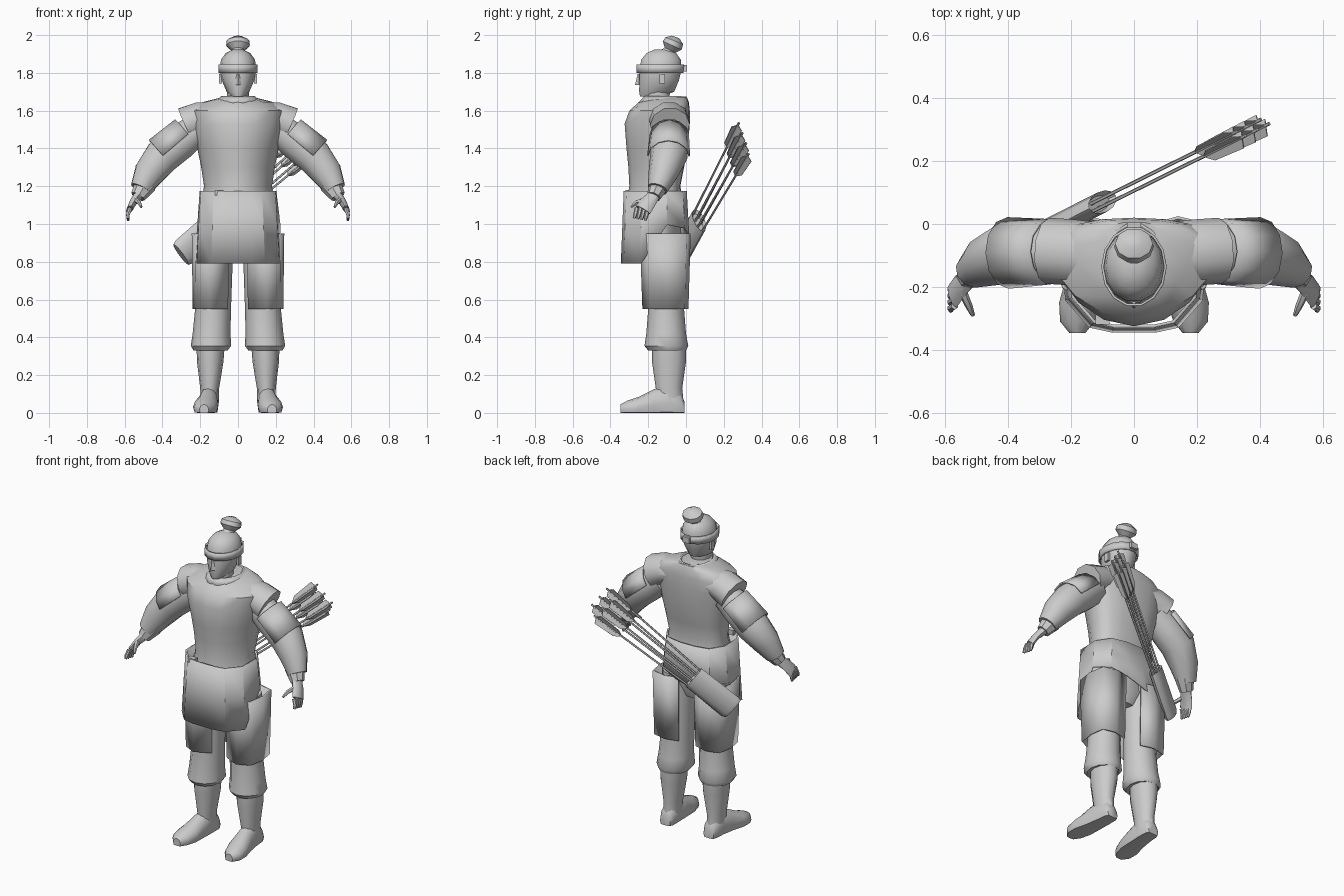
import bpy, bmesh, math
from mathutils import Vector

if "Cube" in bpy.data.objects:
    bpy.data.objects.remove(bpy.data.objects["Cube"])

grey = bpy.data.materials.new("clay grey")
grey.diffuse_color = (0.6, 0.6, 0.6, 1)
grey.use_nodes = True
grey.node_tree.nodes["Principled BSDF"].inputs["Base Color"].default_value = grey.diffuse_color


def finish(name, bm, mirror=False, thick=0, angle=40):
    bmesh.ops.recalc_face_normals(bm, faces=bm.faces)
    me = bpy.data.meshes.new(name)
    bm.to_mesh(me)
    bm.free()
    me.materials.append(grey)
    ob = bpy.data.objects.new(name, me)
    bpy.context.collection.objects.link(ob)
    bpy.ops.object.select_all(action='DESELECT')
    ob.select_set(True)
    bpy.context.view_layer.objects.active = ob
    bpy.ops.object.shade_smooth_by_angle(angle=math.radians(angle))
    if thick:
        m = ob.modifiers.new("thickness", 'SOLIDIFY')
        m.thickness, m.offset = thick, 0
    if mirror:
        ob.modifiers.new("mirror", 'MIRROR')
    return ob


def skin(bm, rows, closed=True, cap=True):
    """Bridge rows of points into a surface."""
    vs = [[bm.verts.new(p) for p in r] for r in rows]
    n = len(vs[0])
    for a, b in zip(vs, vs[1:]):
        for i in range(n if closed else n - 1):
            j = (i + 1) % n
            bm.faces.new((a[i], a[j], b[j], b[i]))
    if cap and closed:
        bm.faces.new(vs[0])
        bm.faces.new(vs[-1])


def stack(name, rings, n=14, bow=0, cap=True, **kw):
    """Horizontal ovals: z, centre x, half width, front y, back y."""
    rows = []
    for z, cx, rx, yf, yb in rings:
        row = []
        for i in range(n):
            t = 2 * math.pi * i / n
            c, s = math.cos(t), math.sin(t)
            row.append((cx + rx * c, (yf + yb) / 2 + (yb - yf) / 2 * s + bow * c * c, z))
        rows.append(row)
    bm = bmesh.new()
    skin(bm, rows, cap=cap)
    return finish(name, bm, **kw)


def tube_rows(pts, n=10, arc=None, ref=(0, 1, 0)):
    """Ovals across a path: x, y, z, radius along ref, other radius."""
    P = [Vector(p[:3]) for p in pts]
    rows = []
    for k, p in enumerate(pts):
        d = (P[min(k + 1, len(P) - 1)] - P[max(k - 1, 0)]).normalized()
        v = d.cross(Vector(ref)).normalized()
        u = v.cross(d)
        ts = [math.pi * i / n for i in range(n + 1)] if arc else \
             [2 * math.pi * i / n for i in range(n)]
        rows.append([P[k] + u * p[3] * math.cos(t) + v * p[4] * math.sin(t) for t in ts])
    return rows


def tube(name, pts, n=10, arc=None, ref=(0, 1, 0), **kw):
    bm = bmesh.new()
    skin(bm, tube_rows(pts, n, arc, ref), closed=not arc)
    return finish(name, bm, **kw)


def box(name, c, size, **kw):
    bm = bmesh.new()
    bmesh.ops.create_cube(bm, size=1)
    for v in bm.verts:
        v.co = Vector(c) + Vector(a * b for a, b in zip(v.co, size))
    return finish(name, bm, **kw)


# Torso, shoulders and neck
stack("tunic", [(1.14, 0, .19, -.31, -.02), (1.2, 0, .18, -.30, -.03), (1.3, 0, .195, -.305, -.01),
                (1.4, 0, .215, -.315, .01), (1.53, 0, .25, -.325, .02), (1.6, 0, .265, -.30, .02),
                (1.645, 0, .19, -.25, .015), (1.67, 0, .09, -.21, .005)], n=16, bow=.05)
tube("shoulder", [(.08, -.1, 1.575, .1, .07), (.2, -.09, 1.56, .105, .09),
                  (.275, -.085, 1.525, .105, .1)], mirror=True)
stack("neck", [(1.62, 0, .06, -.22, -.09), (1.71, 0, .058, -.22, -.08)], n=10)
stack("collar", [(1.64, 0, .115, -.25, .0), (1.675, 0, .085, -.22, -.0)], cap=False, thick=.01)

# Head with nose, ears, headband and topknot
stack("head", [(1.675, 0, .035, -.245, -.13), (1.70, 0, .06, -.25, -.06), (1.76, 0, .086, -.25, -.035),
               (1.82, 0, .097, -.248, -.02), (1.87, 0, .09, -.24, -.025), (1.905, 0, .065, -.21, -.05),
               (1.925, 0, .025, -.165, -.09)])
bm = bmesh.new()
bmesh.ops.create_cone(bm, cap_ends=True, segments=4, radius1=.02, radius2=.006, depth=.06)
for v in bm.verts:
    v.co += Vector((0, -.25, 1.765))
finish("nose", bm)
box("ear", (.093, -.125, 1.77), (.014, .03, .05), mirror=True)
stack("headband", [(1.80, 0, .1, -.26, -.014), (1.845, 0, .1, -.26, -.012)], cap=False, thick=.008)
box("headband_knot", (0, -.007, 1.825), (.045, .022, .035))
tube("topknot", [(0, -.105, 1.88, .05, .06), (0, -.085, 1.92, .033, .033), (0, -.073, 1.945, .063, .057),
                 (0, -.062, 1.97, .06, .053), (0, -.055, 1.99, .025, .022)], ref=(1, 0, 0))

# Arms
tube("sleeve", [(.22, -.09, 1.5, .085, .085), (.30, -.09, 1.44, .095, .1), (.40, -.09, 1.36, .1, .1),
                (.47, -.12, 1.27, .08, .085), (.515, -.15, 1.185, .055, .058)], mirror=True)
tube("upper_arm_plate", [(.265, -.088, 1.475, .1, .1), (.40, -.092, 1.36, .11, .108)],
     n=6, arc=True, thick=.008, mirror=True)
tube("cuff", [(.49, -.14, 1.21, .055, .06), (.53, -.17, 1.145, .038, .04)], n=8, mirror=True)
tube("palm", [(.515, -.16, 1.165, .032, .028), (.555, -.2, 1.115, .042, .02),
              (.575, -.228, 1.075, .045, .016)], n=8, mirror=True)
bm = bmesh.new()
for i in range(4):
    y = -.2 - .02 * i
    skin(bm, tube_rows([(.57, y, 1.085, .012, .012), (.583, y - .008, 1.05, .011, .011),
                        (.582, y - .016, 1.018 + .004 * i, .007, .007)], 6))
skin(bm, tube_rows([(.545, -.215, 1.13, .014, .014), (.525, -.26, 1.115, .012, .012),
                    (.512, -.29, 1.09, .007, .007)], 6, ref=(1, 0, 0)))
finish("fingers", bm, mirror=True)

# Skirt: long in front, shorter and slanted behind
half = [(.07, -.34), (.14, -.325), (.215, -.24), (.22, -.1), (.16, -.01), (.06, .012)]
outline = half + [(-x, y) for x, y in reversed(half)]
top, mid, low = [], [], []
for x, y in outline:
    z = .79 if y < -.2 else .93 + .3 * x
    top.append((x * .9, y * .92 - .012, 1.175))
    mid.append((x * .95, y * .96 - .006, (1.175 + z) / 2))
    low.append((x, y, z))
bm = bmesh.new()
skin(bm, [top, mid, low], cap=False)
finish("skirt", bm, thick=.01, angle=15)
box("sash_knot", (-.1, -.305, 1.165), (.045, .03, .03))
stack("hips", [(.82, 0, .1, -.22, -.05), (.9, 0, .19, -.26, -.02), (1.15, 0, .175, -.29, -.03)])

# Thigh guards wrapped round each leg
guard = [(.05, -.19), (.15, -.24), (.225, -.2), (.24, -.1), (.225, 0), (.14, .02), (.055, -.005)]
bm = bmesh.new()
skin(bm, [[(x, y, .95) for x, y in guard],
          [(.14 + (x - .14) * .95, -.1 + (y + .1) * .9, .55) for x, y in guard]], closed=False)
finish("thigh_guard", bm, thick=.01, mirror=True, angle=15)

# Trousers, shins and boots
stack("trouser_leg", [(.95, .12, .1, -.21, -.01), (.75, .125, .095, -.2, -.01), (.55, .132, .095, -.2, -.01),
                      (.42, .14, .1, -.21, .0), (.355, .143, .107, -.22, .012), (.33, .145, .09, -.2, .0)],
      n=12, mirror=True)
stack("boot_shaft", [(.36, .145, .075, -.18, .0), (.27, .147, .07, -.18, .0), (.13, .15, .05, -.16, -.02),
                     (.05, .15, .048, -.16, -.012)], n=12, mirror=True)
foot = [(.15, -.008, .035, .06), (.15, -.03, .046, .11), (.152, -.09, .05, .15), (.16, -.17, .056, .125),
        (.172, -.25, .066, .085), (.18, -.31, .055, .065), (.18, -.347, .025, .045)]
rows = []
for x, y, w, h in foot:
    rows.append([(x + w * math.cos(t), y, max(0, h * (.35 + .65 * math.sin(t))))
                 for t in (2 * math.pi * i / 12 for i in range(12))])
bm = bmesh.new()
skin(bm, rows)
finish("boot_foot", bm, mirror=True)

# Quiver slung across the back, and its fan of arrows
along = Vector((.695, .35, .625)).normalized()
side = Vector((-.45, .89, 0)).normalized()
across = along.cross(side).normalized()
if across.z < 0:
    across = -across
mouth = Vector((-.1, .07, 1.02))
rows = []
for k, w, t in ((-.29, .07, .028), (-.27, .078, .034), (0, .075, .034), (-.02, .06, .025)):
    rows.append([mouth + along * k + across * w * math.cos(a) + side * t * math.sin(a)
                 for a in (2 * math.pi * i / 12 for i in range(12))])
bm = bmesh.new()
skin(bm, rows)
finish("quiver", bm)

shafts, vanes = bmesh.new(), bmesh.new()
tip = Vector((.375, .305, 1.45))
for i in range(6):
    f = (i - 2.5) / 2.5
    wob = .012 * (-1) ** i
    a = mouth + across * .05 * f + side * wob - along * .1
    b = tip + across * .085 * f + side * wob + along * (.03 if i % 2 else -.02)
    d = (b - a).normalized()
    skin(shafts, tube_rows([(*a, .006, .006), (*b, .006, .006)], 5))
    # three tapered feathers on each shaft
    for j in range(3):
        t = 2 * math.pi * j / 3 + .5
        r = across * math.cos(t) + side * math.sin(t)
        w = r.cross(d) * .002
        pts = [b - d * .2, b - d * .16 + r * .028, b - d * .03 + r * .034, b - d * .015]
        skin(vanes, [[p - w for p in pts], [p + w for p in pts]])
finish("arrow_shafts", shafts)
finish("arrow_feathers", vanes)
